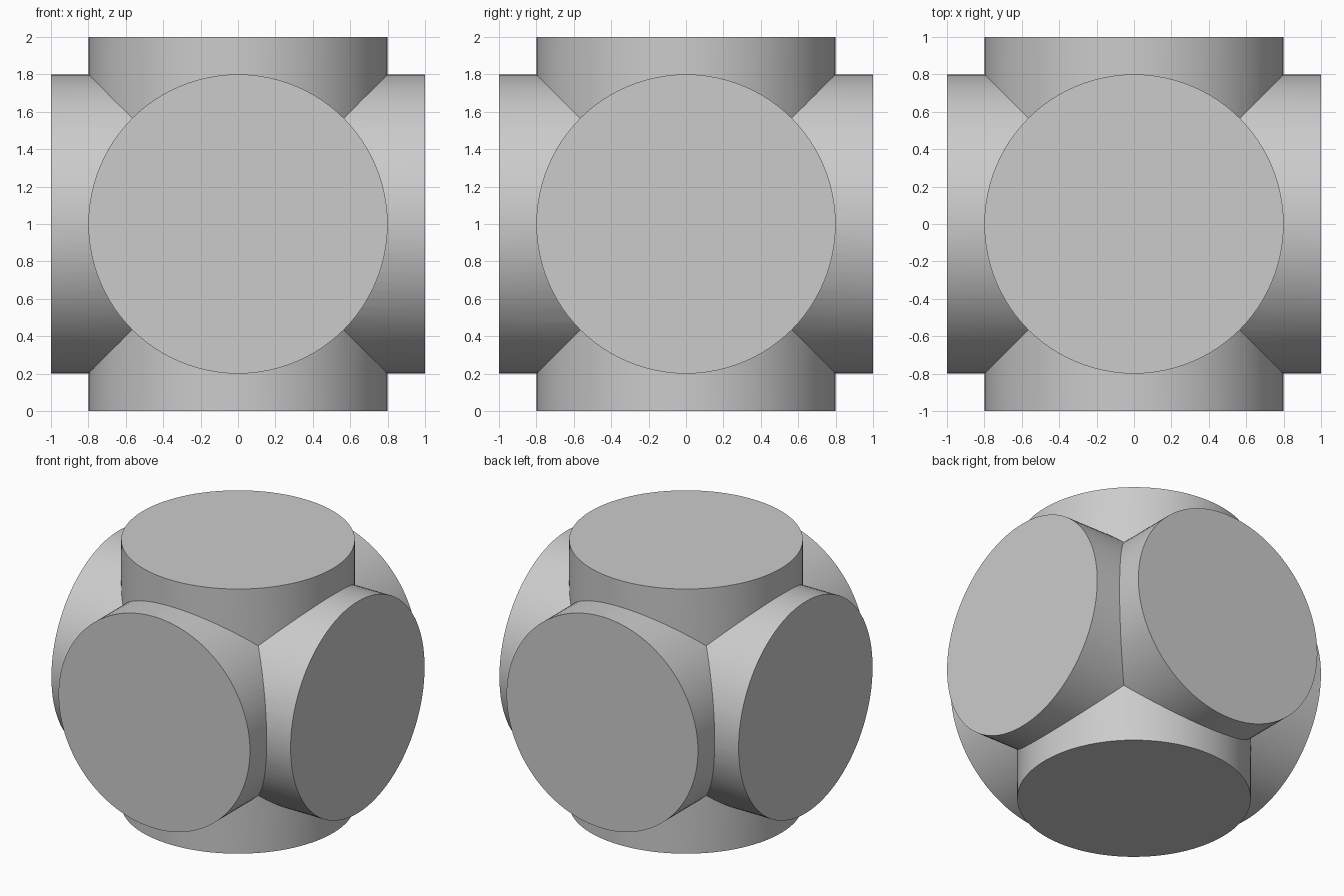
import bpy
import math

cube = bpy.data.objects.get("Cube")
if cube:
    bpy.data.objects.remove(cube, do_unlink=True)

# Plain grey material
grey = bpy.data.materials.new("light_grey")
grey.use_nodes = True
color = (0.6, 0.6, 0.6, 1.0)
grey.diffuse_color = color
grey.node_tree.nodes["Principled BSDF"].inputs["Base Color"].default_value = color

RADIUS, LENGTH, SIDES = 0.8, 2.0, 96


def pipe(name, rotation):
    """Solid round pipe through the centre of the fitting."""
    bpy.ops.mesh.primitive_cylinder_add(
        vertices=SIDES, radius=RADIUS, depth=LENGTH,
        location=(0, 0, 1), rotation=rotation)
    obj = bpy.context.object
    obj.name = name
    obj.data.materials.append(grey)
    bpy.ops.object.transform_apply(location=True, rotation=True, scale=True)
    return obj


# Three crossing pipes fused into one six-way body
body = pipe("six_way_pipe_cross", (0, 0, 0))
cross_pipes = [pipe("side_pipe", (0, math.pi / 2, 0)),
               pipe("front_pipe", (math.pi / 2, 0, 0))]

for other in cross_pipes:
    bpy.ops.object.select_all(action='DESELECT')
    body.select_set(True)
    bpy.context.view_layer.objects.active = body
    union = body.modifiers.new("union", 'BOOLEAN')
    union.operation = 'UNION'
    union.solver = 'EXACT'
    union.object = other
    bpy.ops.object.modifier_apply(modifier=union.name)
    bpy.data.objects.remove(other, do_unlink=True)

# Round walls, crisp rims and seams
bpy.ops.object.shade_smooth_by_angle(angle=math.radians(25))
